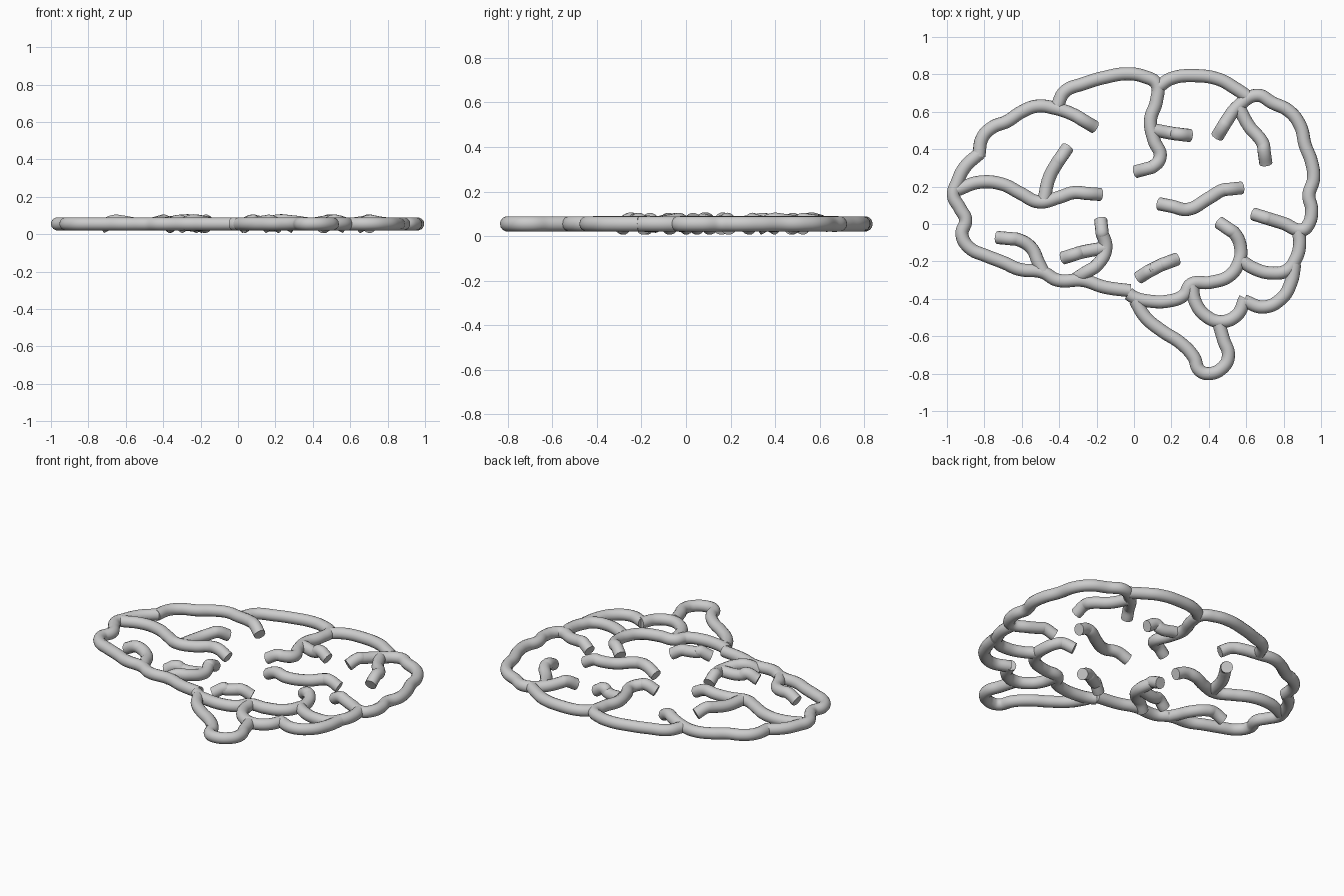
import bpy
from mathutils import Vector

R, Z = 0.035, 0.055


def dip(pts):
    """Arch the last stretch of a path up and tip its open end down."""
    end, prev = pts[-1], pts[-2]
    d = (end - prev).normalized()
    back = end - d * 0.07
    back.z = Z + 0.015
    end.z = Z - 0.017
    if len(pts) > 3:
        prev.z = Z + 0.012
    return pts[:-1] + [back, end]


def tube(name, pts, start=False, end=False):
    """Round smooth tube through xy points; start/end mark free tips."""
    p = [Vector((x, y - 0.007, Z)) for x, y in pts]
    if end:
        p = dip(p)
    if start:
        p = dip(p[::-1])[::-1]
    cu = bpy.data.curves.new(name, 'CURVE')
    cu.dimensions = '3D'
    cu.bevel_depth = R
    cu.bevel_resolution = 5
    cu.resolution_u = 8
    cu.use_fill_caps = True
    s = cu.splines.new('BEZIER')
    s.bezier_points.add(len(p) - 1)
    for b, co in zip(s.bezier_points, p):
        b.co = co
        b.handle_left_type = b.handle_right_type = 'AUTO'
    ob = bpy.data.objects.new(name, cu)
    bpy.context.collection.objects.link(ob)
    bpy.ops.object.select_all(action='DESELECT')
    ob.select_set(True)
    bpy.context.view_layer.objects.active = ob
    bpy.ops.object.convert(target='MESH')
    bpy.ops.object.shade_smooth_by_angle()


# Outer outline
tube("front_outline", [(-.21, .525), (-.32, .59), (-.42, .625), (-.52, .637), (-.60, .607),
     (-.68, .555), (-.755, .525), (-.81, .47), (-.83, .37)], start=True)
tube("lower_front_outline", [(-.825, .385), (-.905, .31), (-.945, .23), (-.965, .16), (-.93, .09),
     (-.90, .03), (-.92, -.05), (-.88, -.12), (-.785, -.165), (-.695, -.2), (-.615, -.235),
     (-.49, -.25), (-.41, -.293), (-.27, -.295), (-.16, -.33), (-.02, -.35)])
tube("top_outline_and_central_fold", [(-.41, .64), (-.37, .715), (-.27, .757), (-.16, .79),
     (-.035, .81), (.055, .795), (.12, .757), (.12, .665), (.088, .56), (.107, .455),
     (.14, .365), (.095, .31), (.01, .287)], end=True)
tube("upper_rear_outline", [(.13, .74), (.2, .785), (.32, .80), (.455, .78), (.545, .73), (.605, .69)])
tube("rear_outline", [(.445, .475), (.49, .55), (.56, .64), (.66, .695), (.74, .655), (.83, .61),
     (.89, .53), (.915, .43), (.95, .335), (.96, .25), (.935, .16), (.95, .08), (.93, 0),
     (.9, -.025), (.8, .01), (.72, .035), (.64, .06)], start=True, end=True)
tube("lower_rear_outline", [(.88, -.03), (.885, -.11), (.865, -.18), (.82, -.24), (.73, -.255),
     (.64, -.23), (.575, -.19)])
tube("temporal_outline", [(.455, .015), (.535, -.04), (.57, -.12), (.56, -.2), (.51, -.27),
     (.41, -.305), (.305, -.315), (.265, -.375), (.185, -.405), (.08, -.405), (0, -.385),
     (-.03, -.365)], start=True)

# Cerebellum and stem
tube("cerebellum_front", [(.31, -.32), (.33, -.415), (.385, -.485), (.465, -.515), (.55, -.48), (.595, -.39)])
tube("cerebellum_rear", [(.59, -.405), (.695, -.437), (.79, -.39), (.84, -.305), (.86, -.205)])
tube("brain_stem", [(.005, -.4), (.06, -.49), (.15, -.565), (.25, -.63), (.32, -.705), (.35, -.775),
     (.40, -.793), (.48, -.755), (.505, -.695), (.48, -.615), (.455, -.53)])

# Inner folds
tube("front_fold", [(-.945, .19), (-.83, .23), (-.705, .22), (-.605, .17), (-.51, .125), (-.40, .15),
     (-.32, .175), (-.18, .165)], end=True)
tube("front_fold_branch", [(-.48, .14), (-.455, .25), (-.41, .335), (-.355, .415)], end=True)
tube("lower_front_fold", [(-.73, -.065), (-.625, -.075), (-.55, -.12), (-.51, -.2), (-.485, -.25)], start=True)
tube("lower_middle_fold", [(-.178, .03), (-.17, -.045), (-.15, -.12), (-.2, -.215), (-.31, -.285)],
     start=True, end=True)
tube("lower_middle_branch", [(-.38, -.175), (-.285, -.145), (-.15, -.12)], start=True)
tube("small_lower_fold", [(.025, -.28), (.08, -.245), (.15, -.21), (.23, -.18)], start=True, end=True)
tube("central_branch", [(.11, .51), (.215, .49), (.30, .48)], end=True)
tube("rear_branch", [(.56, .63), (.615, .53), (.69, .435), (.705, .33)], end=True)
tube("middle_fold", [(.135, .115), (.285, .085), (.4, .145), (.48, .19), (.575, .2)], start=True, end=True)
